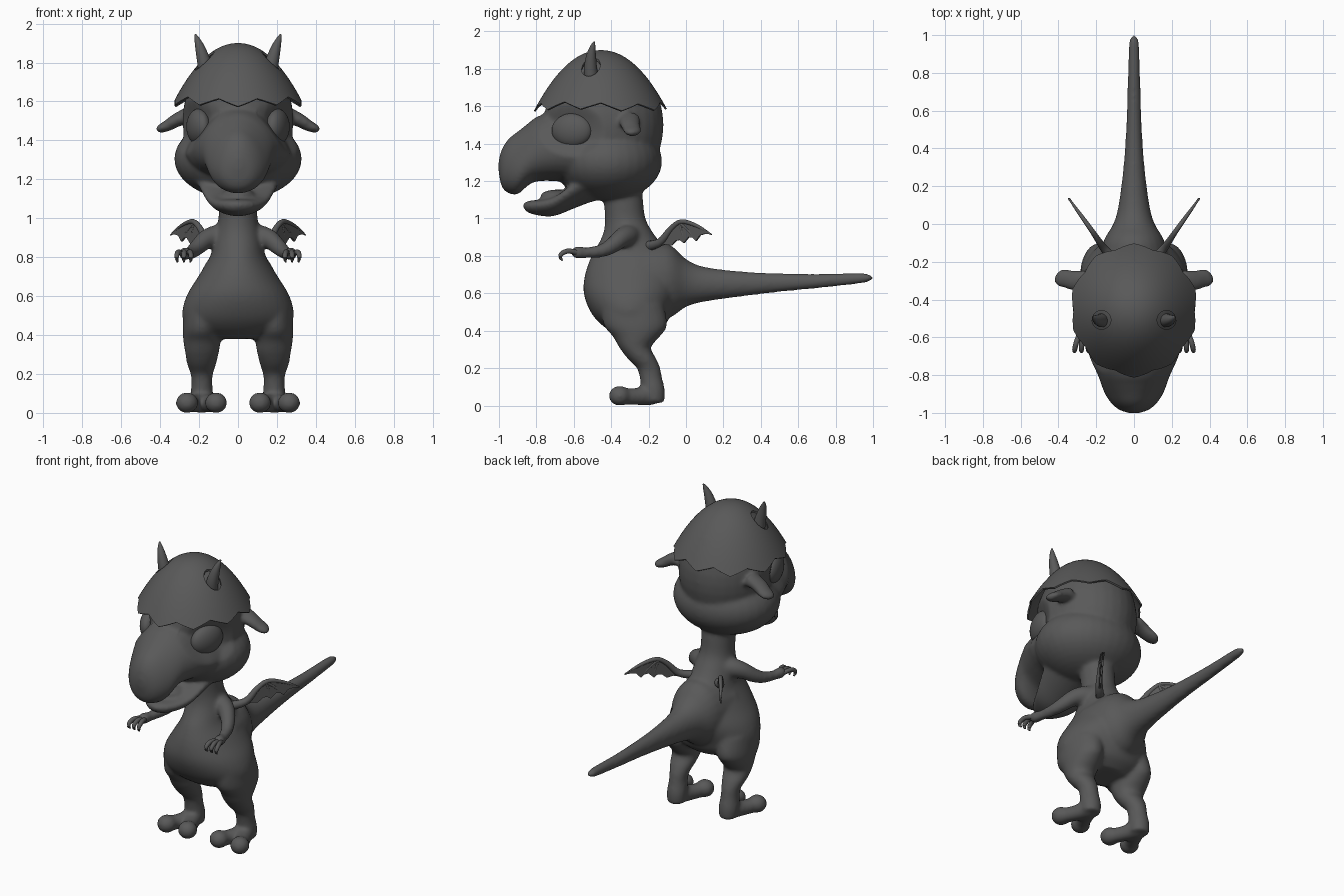
import bpy, bmesh, math
from mathutils import Vector, Matrix

cube = bpy.data.objects.get("Cube")
if cube:
    bpy.data.objects.remove(cube, do_unlink=True)

grey = bpy.data.materials.new("charcoal_grey")
grey.use_nodes = True
grey.diffuse_color = (0.1, 0.1, 0.1, 1)
grey.node_tree.nodes["Principled BSDF"].inputs["Base Color"].default_value = (0.1, 0.1, 0.1, 1)

BOTH = (1, -1)
X, Y, Z = Vector((1, 0, 0)), Vector((0, 1, 0)), Vector((0, 0, 1))


def spline(rows, steps=4):
    """Catmull-Rom interpolation of section rows."""
    rows = [Vector(r if len(r) == 5 else (*r, r[3])) for r in rows]
    out = []
    for i in range(len(rows) - 1):
        a, b, c, d = rows[max(i - 1, 0)], rows[i], rows[i + 1], rows[min(i + 2, len(rows) - 1)]
        for k in range(steps):
            t = k / steps
            out.append(0.5 * (2 * b + (c - a) * t + (2 * a - 5 * b + 4 * c - d) * t * t
                              + (3 * b - a - 3 * c + d) * t ** 3))
    return out + [rows[-1]]


def loft(bm, rows, axis=None, sides=(1,), lift=0, egg=0, n=24):
    """Skin elliptical sections (x, y, z, radius_u, radius_v) along an axis or their path."""
    secs = spline(rows)
    pts = [Vector(s[:3]) for s in secs]
    whole = axis or (pts[-1] - pts[0]).normalized()
    up = Y if abs(whole.z) > 0.8 else Z
    for side in sides:
        rings = []
        for i, s in enumerate(secs):
            t = axis or (pts[min(i + 1, len(pts) - 1)] - pts[max(i - 1, 0)]).normalized()
            u = t.cross(up).normalized()
            v = u.cross(t)
            ring = []
            for k in range(n):
                a = math.tau * k / n
                p = pts[i] + u * max(s[3], 0.002) * math.cos(a) * (1 - egg * math.sin(a)) \
                    + v * max(s[4], 0.002) * math.sin(a)
                ring.append(bm.verts.new((p.x * side, p.y, p.z + lift * p.x * p.x)))
            rings.append(ring)
        for r, q in zip(rings, rings[1:]):
            for k in range(n):
                bm.faces.new((r[k], r[(k + 1) % n], q[(k + 1) % n], q[k]))
        bm.faces.new(rings[0])
        bm.faces.new(rings[-1])


def ball(bm, centre, radii, sides=(1,), turn=0):
    for s in sides:
        m = Matrix.Translation((centre[0] * s, centre[1], centre[2])) \
            @ Matrix.Rotation(math.radians(turn * s), 4, "Z") @ Matrix.Diagonal((*radii, 1))
        bmesh.ops.create_uvsphere(bm, u_segments=32, v_segments=20, radius=1, matrix=m)


def finish(bm, name, *mods, angle=60):
    """Make an object, apply its modifiers and shade it."""
    bmesh.ops.recalc_face_normals(bm, faces=bm.faces)
    me = bpy.data.meshes.new(name)
    bm.to_mesh(me)
    bm.free()
    ob = bpy.data.objects.new(name, me)
    bpy.context.collection.objects.link(ob)
    bpy.ops.object.select_all(action="DESELECT")
    bpy.context.view_layer.objects.active = ob
    ob.select_set(True)
    for kind, settings in mods:
        mod = ob.modifiers.new(kind, kind)
        for key, value in settings.items():
            setattr(mod, key, value)
        bpy.ops.object.modifier_apply(modifier=mod.name)
    ob.data.materials.clear()
    ob.data.materials.append(grey)
    bpy.ops.object.shade_smooth_by_angle(angle=math.radians(angle))
    return ob


# Body: overlapping volumes fused into one skin
bm = bmesh.new()
# torso and neck
loft(bm, [(0, -.34, 1.2, .1, .1), (0, -.335, 1.1, .1, .105), (0, -.325, 1, .1, .108),
          (0, -.31, .93, .115, .13), (0, -.3, .87, .127, .165), (0, -.285, .8, .145, .22),
          (0, -.29, .7, .205, .25), (0, -.295, .6, .265, .252), (0, -.295, .5, .287, .215),
          (0, -.28, .43, .25, .17), (0, -.27, .38, .14, .1)], Z, n=40)
# tail
loft(bm, [(0, -.28, .66, .2, .2), (0, -.1, .665, .165, .2), (0, 0, .655, .11, .128),
          (0, .1, .648, .082, .093), (0, .3, .65, .056, .067), (0, .5, .657, .042, .05),
          (0, .7, .665, .035, .039), (0, .9, .678, .03, .03), (0, .97, .682, .025, .023),
          (0, 1.003, .682, .008, .008)], Y)
# legs
loft(bm, [(.17, -.29, .54, .11, .17), (.185, -.27, .43, .1, .17), (.185, -.265, .37, .096, .127),
          (.185, -.272, .31, .087, .085), (.187, -.235, .25, .075, .077), (.186, -.2, .2, .058, .063),
          (.186, -.188, .15, .054, .06), (.186, -.175, .08, .06, .063),
          (.186, -.17, .015, .055, .055)], Z, BOTH)
# feet, two round toes each
for toe in (.113, .262):
    loft(bm, [(.186, -.15, .05, .04), (.186, -.19, .055, .055),
              ((toe + .186) / 2, -.27, .048, .046), (toe, -.35, .05, .045)], sides=BOTH)
    ball(bm, (toe, -.355, .052), (.058, .058, .054), BOTH)
# arms
loft(bm, [(.06, -.29, .91, .06), (.12, -.32, .905, .058), (.165, -.35, .89, .05),
          (.205, -.395, .855, .043), (.235, -.45, .828, .036), (.26, -.53, .817, .029),
          (.272, -.585, .818, .034), (.277, -.615, .815, .015)], sides=BOTH)
# skull and cheeks
ball(bm, (0, -.44, 1.5), (.285, .32, .37))
ball(bm, (0, -.42, 1.305), (.328, .292, .21))
# snout with hooked beak
loft(bm, [(0, -1.002, 1.28, .02, .03), (0, -.985, 1.27, .075, .1), (0, -.95, 1.28, .118, .145),
          (0, -.9, 1.297, .152, .168), (0, -.85, 1.338, .172, .166), (0, -.8, 1.37, .19, .172),
          (0, -.7, 1.39, .235, .19), (0, -.6, 1.395, .272, .205), (0, -.45, 1.4, .26, .2)],
     Y, egg=.15, n=32)
# lower jaw and tongue
loft(bm, [(0, -.87, 1.068, .02, .012), (0, -.84, 1.062, .075, .033), (0, -.77, 1.057, .125, .044),
          (0, -.7, 1.066, .16, .052), (0, -.6, 1.118, .2, .065), (0, -.5, 1.165, .225, .075),
          (0, -.38, 1.2, .2, .08)], Y, lift=1.2, n=32)
ball(bm, (0, -.69, 1.12), (.085, .09, .035))
# ears
loft(bm, [(.25, -.3, 1.53, .058, .045), (.31, -.3, 1.507, .055, .036), (.36, -.29, 1.477, .05, .03),
          (.4, -.285, 1.46, .042, .022), (.418, -.28, 1.455, .02, .012)], sides=BOTH)
body = finish(bm, "body",
              ("REMESH", {"mode": "VOXEL", "voxel_size": .011}),
              ("SMOOTH", {"factor": .5, "iterations": 11}), angle=180)

# Eye sockets pressed in, soles flattened
for v in body.data.vertices:
    p = v.co
    d = ((p.y + .61) / .18) ** 2 + ((p.z - 1.47) / .145) ** 2
    if d < 1 and abs(p.x) > .1:
        p.x -= math.copysign(.05 * (1 - d) ** 1.5, p.x)
    p.z = max(p.z, 0.003)

# Eyes
bm = bmesh.new()
ball(bm, (.203, -.61, 1.47), (.055, .112, .092), BOTH, turn=-18)
finish(bm, "eyes")

# Fingers: three curled claws on each hand
bm = bmesh.new()
for spread in (-.03, 0, .03):
    loft(bm, [(.274 + spread * .5, -.585, .818, .014), (.276 + spread, -.63, .826, .014),
              (.278 + spread * 1.2, -.664, .812, .013), (.278 + spread * 1.2, -.672, .792, .01),
              (.278 + spread * 1.1, -.66, .775, .004)], sides=BOTH, n=10)
finish(bm, "fingers")

# Horns
bm = bmesh.new()
loft(bm, [(.16, -.5, 1.7, .038), (.172, -.51, 1.79, .036), (.193, -.507, 1.87, .026),
          (.21, -.498, 1.92, .014), (.219, -.49, 1.945, .004)], sides=BOTH)
finish(bm, "horns")

# Eggshell cap with a broken rim
bm = bmesh.new()
SEG, RINGS = 80, 16
top = bm.verts.new((0, -.455, 1.9))
previous = None
for i in range(1, RINGS + 1):
    ring = []
    for k in range(SEG):
        a = math.tau * k / SEG
        tooth = math.asin(math.cos(10 * a)) * 2 / math.pi + .3 * math.cos(3 * a)
        rho = i / RINGS * (1 + .03 * tooth * (i / RINGS) ** 4)
        ring.append(bm.verts.new((.33 * rho * math.sin(a), -.455 - .345 * rho * math.cos(a),
                                  1.9 - .3 * rho ** 2.1)))
    for k in range(SEG):
        j = (k + 1) % SEG
        if previous:
            bm.faces.new((previous[k], ring[k], ring[j], previous[j]))
        else:
            bm.faces.new((top, ring[k], ring[j]))
    previous = ring
# holes in the shell for the horns
cut = bmesh.new()
for s in BOTH:
    bmesh.ops.create_cone(cut, cap_ends=True, segments=24, radius1=.05, radius2=.05, depth=.4,
                          matrix=Matrix.Translation((.172 * s, -.508, 1.85)))
cutter = finish(cut, "horn_hole_cutter")
cutter.hide_render = True
finish(bm, "eggshell_cap", ("SOLIDIFY", {"thickness": .01, "offset": -1}),
       ("BOOLEAN", {"operation": "DIFFERENCE", "object": cutter}), angle=40)
bpy.data.objects.remove(cutter, do_unlink=True)

# Wings: scalloped membrane as (distance along wing, height)
OUTLINE = [(-.05, .85), (0, .88), (.18, .945), (.28, .975), (.4, .985), (.7, .965), (.86, .943),
           (1, .915), (.88, .918), (.78, .91), (.7, .88), (.63, .898), (.55, .9), (.45, .868),
           (.38, .885), (.3, .882), (.2, .855), (.08, .862)]
bm = bmesh.new()
for s in BOTH:
    bm.faces.new([bm.verts.new((s * (.155 + .19 * d), -.13 + .265 * d, z)) for d, z in OUTLINE])
finish(bm, "wing_membranes", ("SOLIDIFY", {"thickness": .012, "offset": 0}), angle=30)

# Wing bones along the leading edge and down the membrane
bm = bmesh.new()
loft(bm, [(.07, -.22, .85, .028), (.15, -.14, .872, .022), (.193, -.08, .945, .016),
          (.231, -.024, .983, .013), (.288, .055, .962, .01), (.346, .136, .914, .004)],
     sides=BOTH, n=12)
for d, z in ((.7, .882), (.45, .87)):
    loft(bm, [(.222, -.035, .978, .01), (.188 + .095 * d, -.083 + .132 * d, .94, .009),
              (.155 + .19 * d, -.13 + .265 * d, z, .004)], sides=BOTH, n=10)
finish(bm, "wing_bones")
